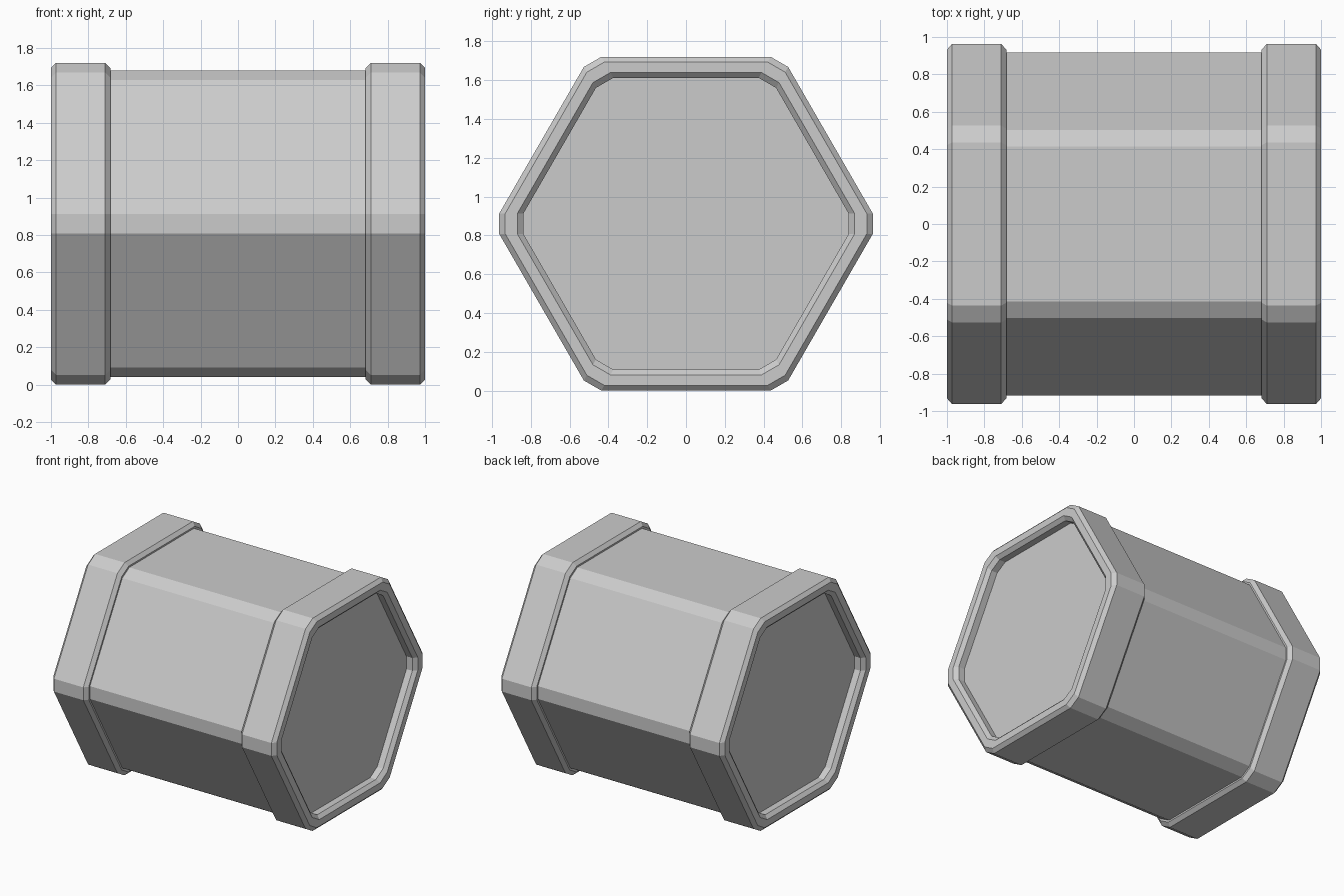
import bpy, bmesh
from math import sin, cos, radians
from mathutils import Vector

if "Cube" in bpy.data.objects:
    bpy.data.objects.remove(bpy.data.objects["Cube"])

CENTRE_Z = 0.86   # half the height across the flats
CUT = 0.06        # corner trim along each hexagon edge


def hex_loop(bm, x, apothem):
    """Hexagon with trimmed corners, flat side up, in the plane at x."""
    r = apothem / cos(radians(30))
    pts = [Vector((x, r * cos(radians(60 * i)), r * sin(radians(60 * i)))) for i in range(6)]
    verts = []
    for i, p in enumerate(pts):
        for q in (pts[i - 1], pts[(i + 1) % 6]):
            v = p + (q - p).normalized() * CUT
            verts.append(bm.verts.new((v.x, v.y, v.z + CENTRE_Z)))
    return verts


# Half profile (x, apothem): recessed floor, rim, bevelled collar, barrel
half = [(0.92, 0.752), (0.973, 0.752), (1.0, 0.779), (1.0, 0.833),
        (0.973, 0.86), (0.71, 0.86), (0.683, 0.833), (0.683, 0.82)]
profile = half + [(-x, a) for x, a in reversed(half)]

# Loft the whole barrel as one closed surface
bm = bmesh.new()
loops = [hex_loop(bm, x, a) for x, a in profile]
for a, b in zip(loops, loops[1:]):
    for i in range(12):
        j = (i + 1) % 12
        bm.faces.new((a[i], a[j], b[j], b[i]))
bm.faces.new(loops[0])
bm.faces.new(loops[-1])
bmesh.ops.recalc_face_normals(bm, faces=bm.faces)

mesh = bpy.data.meshes.new("hexagonal_barrel")
bm.to_mesh(mesh)
bm.free()
bpy.context.collection.objects.link(bpy.data.objects.new("hexagonal_barrel", mesh))
